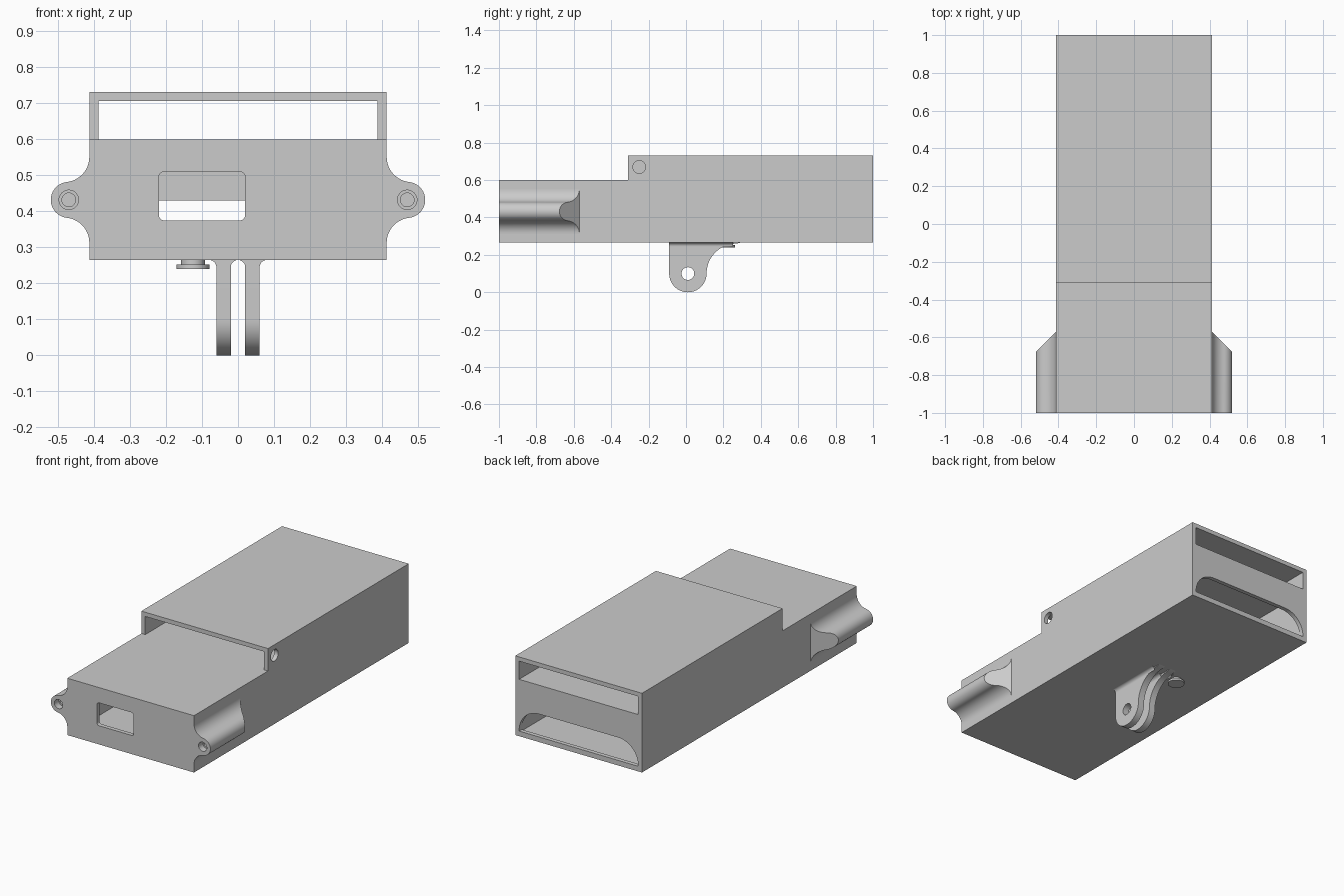
import bpy, bmesh
from math import pi, cos, sin, sqrt, atan2

if "Cube" in bpy.data.objects:
    bpy.data.objects.remove(bpy.data.objects["Cube"])


def arc(cx, cy, r, a0, a1, n=16):
    return [(cx + r * cos(a0 + (a1 - a0) * i / n), cy + r * sin(a0 + (a1 - a0) * i / n))
            for i in range(n + 1)]


def circle(cx, cy, r, n=40):
    return arc(cx, cy, r, 0, 2 * pi, n)[:-1]


def rect(x0, x1, y0, y1):
    return [(x0, y0), (x1, y0), (x1, y1), (x0, y1)]


def prism(name, pts, axis, lo, hi):
    """Extrude a 2D profile along an axis; hi may be a function of the point."""
    place = {'x': lambda p, t: (t, p[0], p[1]),
             'y': lambda p, t: (p[0], t, p[1]),
             'z': lambda p, t: (p[0], p[1], t)}[axis]
    end = hi if callable(hi) else (lambda p: hi)
    bm = bmesh.new()
    a = [bm.verts.new(place(p, lo)) for p in pts]
    b = [bm.verts.new(place(p, end(p))) for p in pts]
    bm.faces.new(a)
    bm.faces.new(b[::-1])
    n = len(pts)
    for i in range(n):
        j = (i + 1) % n
        bm.faces.new((a[i], b[i], b[j], a[j]))
    bmesh.ops.recalc_face_normals(bm, faces=bm.faces)
    me = bpy.data.meshes.new(name)
    bm.to_mesh(me)
    bm.free()
    ob = bpy.data.objects.new(name, me)
    bpy.context.collection.objects.link(ob)
    return ob


def smooth(ob):
    bpy.ops.object.select_all(action='DESELECT')
    ob.select_set(True)
    bpy.context.view_layer.objects.active = ob
    bpy.ops.object.shade_smooth_by_angle(angle=0.5)


def cut(ob, cutters):
    bpy.context.view_layer.objects.active = ob
    for c in cutters:
        m = ob.modifiers.new("cut", 'BOOLEAN')
        m.operation, m.solver, m.object = 'DIFFERENCE', 'EXACT', c
        bpy.ops.object.modifier_apply(modifier=m.name)
        bpy.data.objects.remove(c, do_unlink=True)


W, IN, BASE = 0.413, 0.388, 0.265

# Stepped case body with its openings
body = prism("case_body", [(-1, BASE), (1, BASE), (1, 0.732), (-0.31, 0.732),
                           (-0.31, 0.6), (-1, 0.6)], 'x', -W, W)
r = 0.015
window = (arc(0.02 - r, 0.51 - r, r, 0, pi / 2, 6) + arc(-0.22 + r, 0.51 - r, r, pi / 2, pi, 6)
          + arc(-0.22 + r, 0.375 + r, r, pi, 1.5 * pi, 6)
          + arc(0.02 - r, 0.375 + r, r, 1.5 * pi, 2 * pi, 6))
R = 0.13
rear = ([(-IN, 0.295), (IN, 0.295)] + arc(IN - R, 0.43 - R, R, 0, pi / 2)
        + arc(-IN + R, 0.43 - R, R, pi / 2, pi))
cut(body, [
    prism("upper_slot_cutter", rect(-IN, IN, 0.6, 0.707), 'y', -0.5, 1.1),
    prism("cavity_cutter", rect(-IN, IN, 0.287, 0.577), 'y', -0.975, 0.975),
    prism("window_cutter", window, 'y', -1.1, -0.9),
    prism("rear_cutter", rear, 'y', 0.9, 1.1),
    prism("side_hole_cutter", circle(-0.25, 0.67, 0.034), 'x', 0.37, 0.5),
])
smooth(body)

# Screw lugs on both sides, blended into the wall, with a sloped rear end
cx, cz, lr, f = 0.47, 0.432, 0.05, 0.07
fx = W + f
h = sqrt((f + lr) ** 2 - (fx - cx) ** 2)
t = atan2(h, fx - cx)
lug = (arc(fx, cz - h, f, pi, pi - t, 14)[:-1] + arc(cx, cz, lr, -t, t, 24)
       + arc(fx, cz + h, f, pi + t, pi, 14)[1:])
# first fillet runs from the wall up to the lug circle
lug[:14] = [(x, 2 * cz - z) for x, z in arc(fx, cz + h, f, pi, pi + t, 14)[:-1]]
for s, side in ((1, "right"), (-1, "left")):
    ob = prism(side + "_screw_lug", [(s * x, z) for x, z in lug], 'y', -1,
               lambda p: -0.57 - (abs(p[0]) - W))
    cut(ob, [prism("bore_cutter", circle(s * cx, cz, 0.027), 'y', -1.1, -0.96),
             prism("pilot_cutter", circle(s * cx, cz, 0.019), 'y', -1.1, -0.75)])
    smooth(ob)

# Twin mounting prongs under the case
prong = ([(-0.09, BASE)] + arc(0.01, 0.1, 0.1, pi, 2 * pi, 28)
         + arc(0.27, 0.1, 0.16, pi, pi / 2, 20) + [(0.29, BASE)])
for s, side in ((1, "right"), (-1, "left")):
    ob = prism(side + "_mount_prong", prong, 'x', s * 0.02, s * 0.06)
    cut(ob, [prism("pin_cutter", circle(0.01, 0.1, 0.034), 'x', -0.1, 0.1)])
    smooth(ob)
    # rounded blends where the prong meets the case
    for label, x, d in (("outer", 0.06, 1), ("inner", 0.02, -1)):
        q = 0.02
        fillet = [(s * x, BASE)] + [(s * (x + d * (q + u)), v)
                                    for u, v in arc(0, BASE - q, q, pi, pi / 2, 10)]
        smooth(prism(side + "_" + label + "_blend", fillet, 'y', -0.09,
                     0.21 if d < 0 else 0.25))

# Small headed stud under the case
smooth(prism("stud_stem", circle(-0.125, 0.215, 0.033), 'z', 0.25, BASE))
smooth(prism("stud_head", circle(-0.125, 0.215, 0.046), 'z', 0.24, 0.252))
